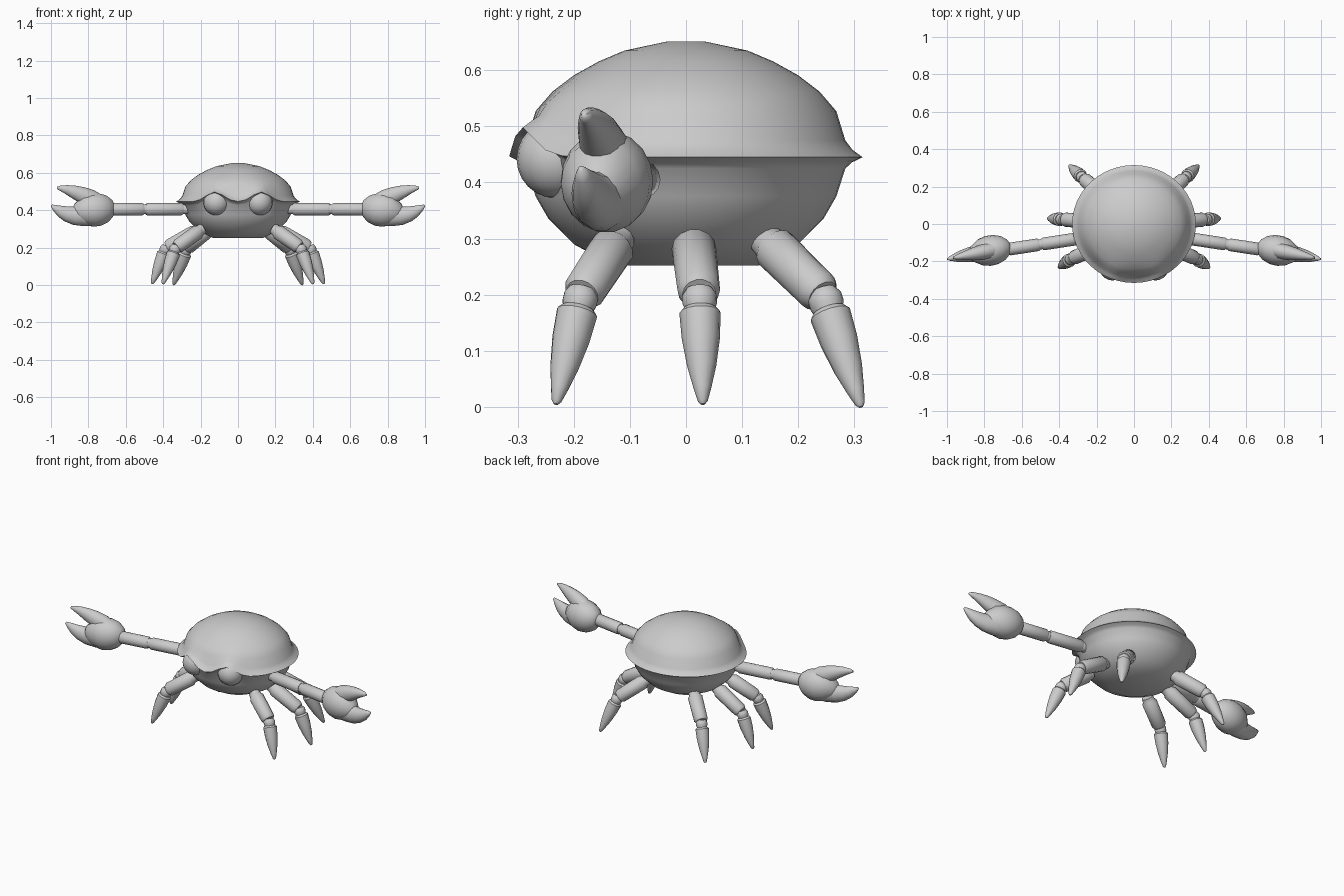
import bpy, bmesh, math
from mathutils import Vector

cube = bpy.data.objects.get("Cube")
if cube:
    bpy.data.objects.remove(cube, do_unlink=True)

grey = bpy.data.materials.new("shell_grey")
grey.use_nodes = True
grey.diffuse_color = (0.6, 0.6, 0.6, 1)
grey.node_tree.nodes["Principled BSDF"].inputs["Base Color"].default_value = (0.6, 0.6, 0.6, 1)


def finish(name, bm, mirror=True, angle=40):
    """Turn a bmesh into a smooth object, optionally mirrored across x."""
    bmesh.ops.recalc_face_normals(bm, faces=bm.faces)
    mesh = bpy.data.meshes.new(name)
    bm.to_mesh(mesh)
    bm.free()
    mesh.materials.append(grey)
    obj = bpy.data.objects.new(name, mesh)
    bpy.context.collection.objects.link(obj)
    if mirror:
        obj.modifiers.new("mirror", 'MIRROR')
    bpy.ops.object.select_all(action='DESELECT')
    obj.select_set(True)
    bpy.context.view_layer.objects.active = obj
    bpy.ops.object.shade_smooth_by_angle(angle=math.radians(angle))
    return obj


def skin(bm, rings):
    """Bridge a list of vertex rings and cap both ends."""
    for a, b in zip(rings, rings[1:]):
        n = len(a)
        for i in range(n):
            bm.faces.new((a[i], a[(i + 1) % n], b[(i + 1) % n], b[i]))
    bm.faces.new(rings[0])
    bm.faces.new(rings[-1])


def loft(name, path, radii, flat=1.0, sides=14, angle=40):
    """Tapered limb along a path; flat scales its sideways thickness."""
    bm = bmesh.new()
    path = [Vector(p) for p in path]
    rings = []
    for k, (p, r) in enumerate(zip(path, radii)):
        t = (path[min(k + 1, len(path) - 1)] - path[max(k - 1, 0)]).normalized()
        side = t.cross(Vector((0, 0, 1))).normalized()
        up = side.cross(t)
        rings.append([bm.verts.new(p + side * math.cos(a) * r * flat + up * math.sin(a) * r)
                      for a in (2 * math.pi * i / sides for i in range(sides))])
    skin(bm, rings)
    return finish(name, bm, angle=angle)


def along(a, b, stops):
    a, b = Vector(a), Vector(b)
    return [a.lerp(b, s) for s in stops]


# Shell: radius, height, and how far the ring follows the brow line
profile = [(0.13, 0.252, 0), (0.20, 0.29, 0), (0.245, 0.335, 0), (0.268, 0.375, 0),
           (0.284, 0.425, 0.85), (0.296, 0.436, 1), (0.315, 0.445, 1), (0.297, 0.458, 1),
           (0.284, 0.475, 0.85), (0.268, 0.527, 0.3), (0.238, 0.562, 0.1), (0.20, 0.591, 0),
           (0.155, 0.616, 0), (0.11, 0.635, 0), (0.035, 0.651, 0)]
bm = bmesh.new()
rings = []
for r, z, follow in profile:
    ring = []
    for i in range(48):
        a = 2 * math.pi * i / 48
        x, y = r * 1.05 * math.cos(a), r * math.sin(a)
        front = max(0, -math.sin(a)) ** 0.5
        brow = 0.055 * front * math.exp(-((abs(x) - 0.125) / 0.065) ** 2)
        ring.append(bm.verts.new((x, y, z + follow * brow)))
    rings.append(ring)
skin(bm, rings)
finish("shell", bm, mirror=False, angle=60)

# Eye bulges under the brow
bm = bmesh.new()
bmesh.ops.create_uvsphere(bm, u_segments=20, v_segments=12, radius=0.07)
for v in bm.verts:
    v.co += Vector((0.115, -0.232, 0.442))
finish("eyes", bm)

# Walking legs: hip, knee and foot tip
legs = {
    "front": ((0.19, -0.12, 0.30), (0.335, -0.187, 0.198), (0.402, -0.232, 0.005)),
    "middle": ((0.20, 0.012, 0.30), (0.385, 0.024, 0.198), (0.46, 0.03, 0.005)),
    "back": ((0.15, 0.14, 0.30), (0.275, 0.247, 0.195), (0.345, 0.312, 0.0)),
}
for label, (hip, knee, tip) in legs.items():
    loft(label + "_upper_legs", along(hip, knee, (0, 0.12, 0.18, 0.9, 0.97)),
         (0.03, 0.032, 0.04, 0.038, 0.03))
    loft(label + "_knees", along(knee, tip, (-0.06, 0, 0.07, 0.16)),
         (0.024, 0.031, 0.031, 0.024), angle=60)
    loft(label + "_feet", along(knee, tip, (0.12, 0.16, 0.4, 0.65, 0.85, 0.97, 1)),
         (0.03, 0.037, 0.034, 0.026, 0.016, 0.009, 0.004))

# Claw arms: two straight sections with a thin joint between
shoulder, wrist = (0.27, -0.074, 0.405), (0.69, -0.138, 0.405)
loft("arm_joints", along(shoulder, wrist, (0, 1)), (0.027, 0.027))
for label, start, end in (("upper", 0.06, 0.53), ("lower", 0.56, 0.96)):
    loft(label + "_arms", along(shoulder, wrist, (start, start + 0.02, end - 0.02, end)),
         (0.029, 0.034, 0.034, 0.029))


def claw_path(points):
    """Place side-on claw points on the slanted line of the arm."""
    return [(x, -0.142 - 0.2 * (x - 0.77), z) for x, z in points]


# Claws: rounded palm, upper finger and heavier lower finger
loft("palms", claw_path([(0.66, 0.41), (0.672, 0.41), (0.70, 0.408), (0.74, 0.404),
                         (0.78, 0.40), (0.82, 0.396), (0.86, 0.385), (0.885, 0.376)]),
     (0.02, 0.045, 0.072, 0.088, 0.09, 0.08, 0.05, 0.015), flat=0.9, sides=18, angle=70)
loft("upper_fingers", claw_path([(0.74, 0.43), (0.79, 0.462), (0.835, 0.482), (0.875, 0.497),
                                 (0.915, 0.510), (0.95, 0.518), (0.968, 0.519)]),
     (0.05, 0.05, 0.044, 0.036, 0.025, 0.014, 0.006), flat=0.85, angle=70)
loft("lower_fingers", claw_path([(0.78, 0.385), (0.83, 0.372), (0.875, 0.37), (0.915, 0.38),
                                 (0.95, 0.395), (0.98, 0.413), (0.997, 0.425)]),
     (0.07, 0.06, 0.05, 0.042, 0.031, 0.017, 0.006), flat=0.8, angle=70)
